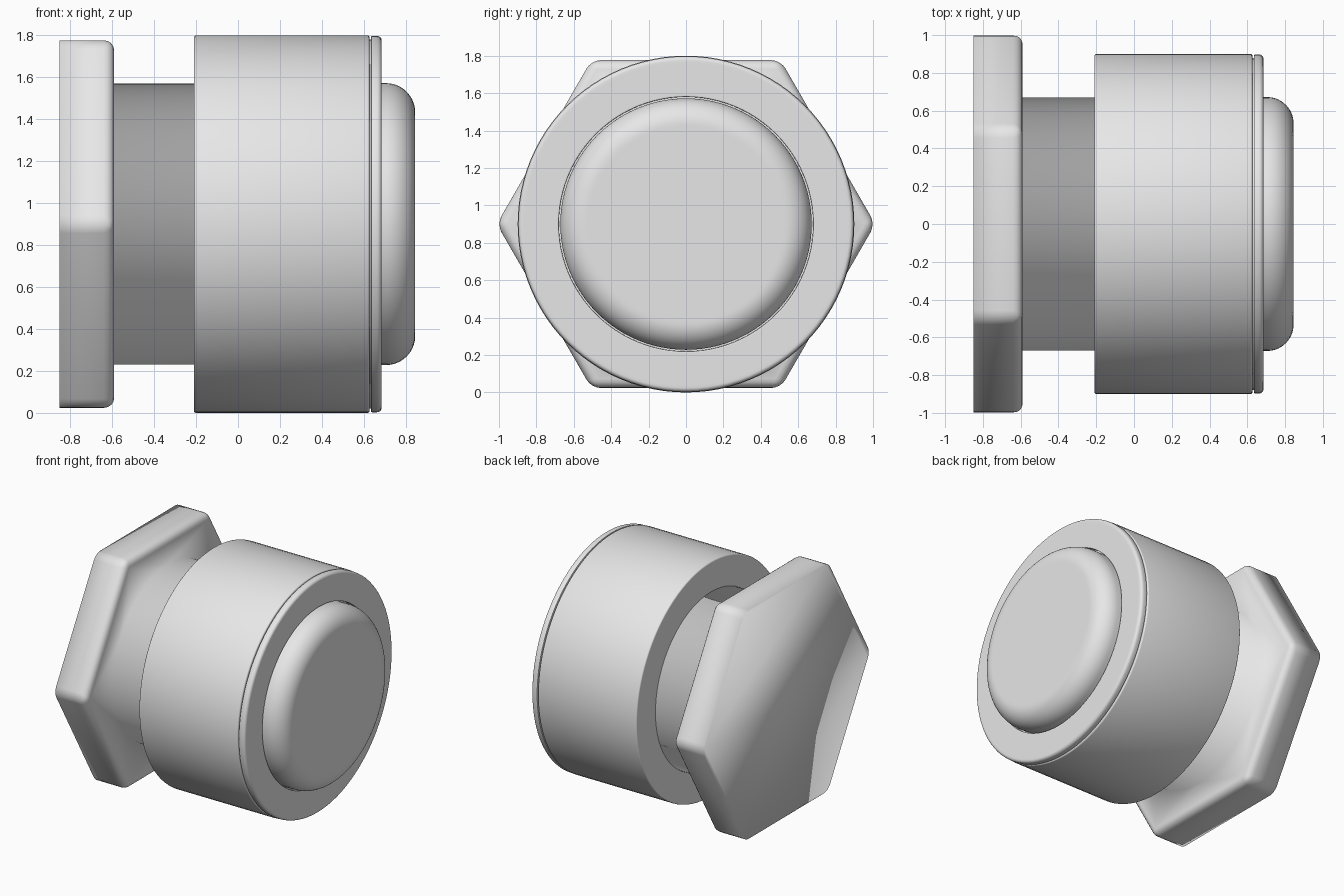
import bpy, bmesh, math
from mathutils import Matrix, Vector

AXIS_Z = 0.9
SEGMENTS = 96

cube = bpy.data.objects.get("Cube")
if cube:
    bpy.data.objects.remove(cube, do_unlink=True)

# One plain grey for every part
grey = bpy.data.materials.new("plain grey")
grey.use_nodes = True
grey.diffuse_color = (0.8, 0.8, 0.8, 1)
grey.node_tree.nodes["Principled BSDF"].inputs["Base Color"].default_value = grey.diffuse_color


def finish(name, bm, sharp_angle=None):
    """Turn a bmesh into a grey, smooth-shaded object."""
    bmesh.ops.recalc_face_normals(bm, faces=bm.faces)
    mesh = bpy.data.meshes.new(name)
    bm.to_mesh(mesh)
    bm.free()
    mesh.materials.append(grey)
    obj = bpy.data.objects.new(name, mesh)
    bpy.context.collection.objects.link(obj)
    if sharp_angle is None:
        mesh.polygons.foreach_set("use_smooth", [True] * len(mesh.polygons))
    else:
        bpy.ops.object.select_all(action='DESELECT')
        obj.select_set(True)
        bpy.context.view_layer.objects.active = obj
        bpy.ops.object.shade_smooth_by_angle(angle=math.radians(sharp_angle))
    return obj


def ring(bm, x, radius, count=SEGMENTS):
    """Vertices of a regular polygon around the long axis."""
    step = 2 * math.pi / count
    return [bm.verts.new((x, radius * math.cos(i * step), AXIS_Z + radius * math.sin(i * step)))
            for i in range(count)]


def join(bm, a, b):
    for i in range(len(a)):
        j = (i + 1) % len(a)
        bm.faces.new((a[i], a[j], b[j], b[i]))


def arc(x, r, radius, start, end, steps):
    """Rounded profile corner; angles in degrees from the +x direction."""
    angles = [math.radians(start + (end - start) * i / steps) for i in range(steps + 1)]
    return [(x + radius * math.cos(a), r + radius * math.sin(a)) for a in angles]


def lathe(name, profile, closed=False):
    """Spin an (x, radius) profile; cap its ends unless it is a closed loop."""
    bm = bmesh.new()
    rings = [ring(bm, x, r) for x, r in profile]
    for a, b in zip(rings, rings[1:]):
        join(bm, a, b)
    if closed:
        join(bm, rings[-1], rings[0])
    else:
        bm.faces.new(rings[0])
        bm.faces.new(rings[-1])
    return finish(name, bm, 35)


def hex_head_and_shaft():
    """Hexagonal head flowing into the round shaft, as one soft-shaded piece."""
    bm = bmesh.new()
    back, front = ring(bm, -0.85, 1.012, 6), ring(bm, -0.59, 1.012, 6)
    join(bm, back, front)
    bm.faces.new(back)
    bm.faces.new(front)
    # Round the front rim and the six corners, keep the back rim crisp
    rounded = [e for e in bm.edges if any(v in front for v in e.verts)]
    bmesh.ops.bevel(bm, geom=rounded, offset=0.05, segments=4, profile=0.5, affect='EDGES')
    bm.normal_update()
    face = max(bm.faces, key=lambda f: f.calc_center_median().x)
    rim = list(face.edges)
    bmesh.ops.delete(bm, geom=[face], context='FACES_ONLY')
    # Shaft
    base, tip = ring(bm, -0.59, 0.67), ring(bm, -0.15, 0.67)
    join(bm, base, tip)
    bm.faces.new(tip)
    base_edges = [bm.edges.get((base[i - 1], base[i])) for i in range(len(base))]
    bmesh.ops.bridge_loops(bm, edges=rim + base_edges)
    return finish("hex_head_and_shaft", bm)


hex_head_and_shaft()

# Main barrel with slightly softened rims
lathe("barrel", [(-0.21, 0.87)]
      + arc(-0.20, 0.89, 0.01, 180, 90, 3)
      + arc(0.617, 0.89, 0.01, 90, 0, 3)
      + [(0.627, 0.87)])

# Spacer that leaves a fine groove between barrel and collar
lathe("groove_spacer", [(0.60, 0.88), (0.65, 0.88)])

# Front collar ring
lathe("collar", [(0.634, 0.68)]
      + arc(0.639, 0.892, 0.005, 180, 90, 2)
      + arc(0.663, 0.875, 0.022, 90, 0, 6)
      + [(0.685, 0.86), (0.685, 0.69)]
      + arc(0.68, 0.685, 0.005, 0, -90, 2), closed=True)

# Rounded push button
lathe("button", [(0.62, 0.672)]
      + arc(0.705, 0.532, 0.14, 90, 0, 14)
      + [(0.845, 0.515)])
